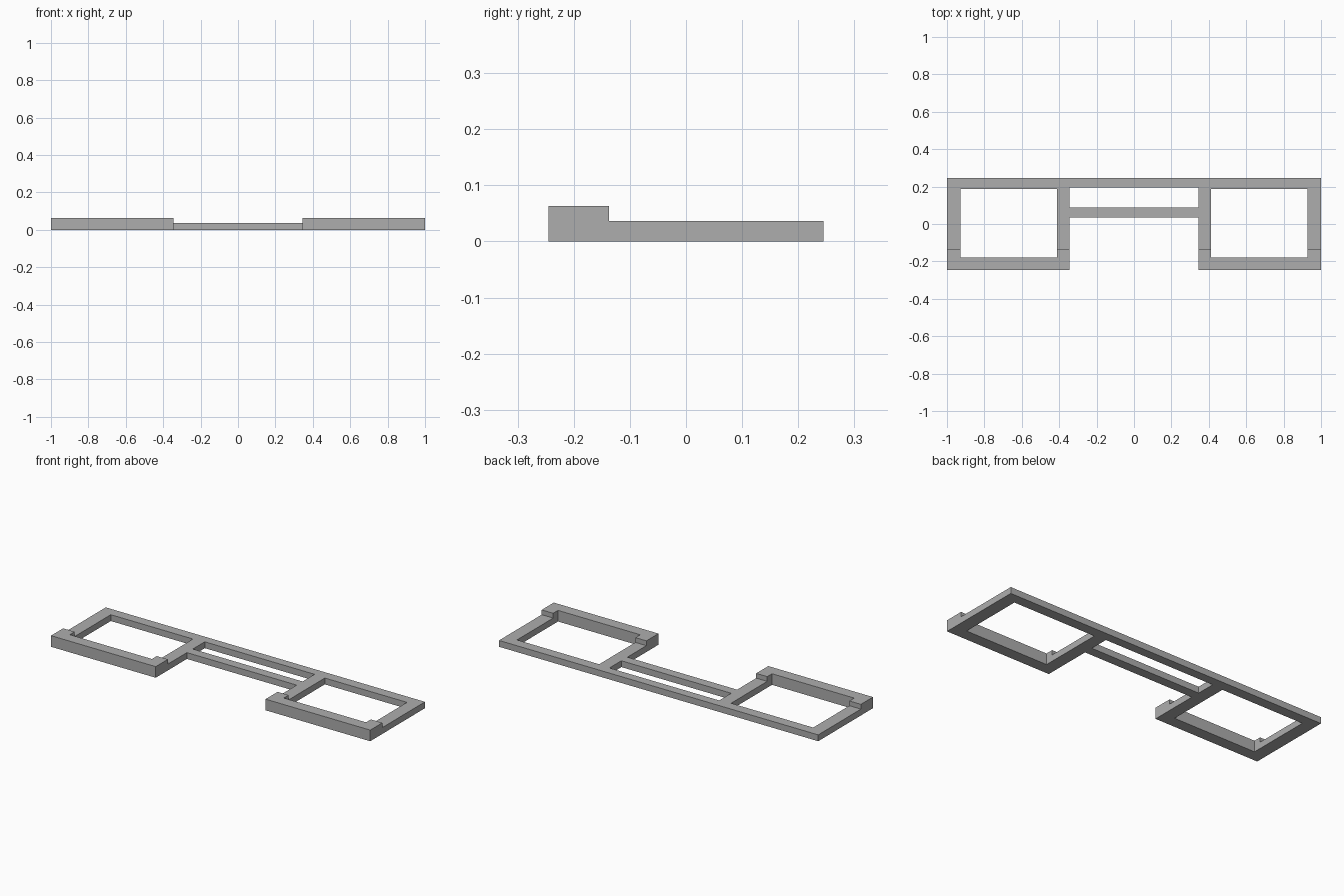
import bpy
import bmesh

if "Cube" in bpy.data.objects:
    bpy.data.objects.remove(bpy.data.objects["Cube"], do_unlink=True)

# Overall sizes
HALF_W, HALF_D = 1.0, 0.245
LOW, HIGH = 0.036, 0.063
STEP_Y = -0.137

grey = bpy.data.materials.new("plain grey")
grey.use_nodes = True
colour = (0.42, 0.42, 0.42, 1)
grey.diffuse_color = colour
grey.node_tree.nodes["Principled BSDF"].inputs["Base Color"].default_value = colour


def extrude_profile(name, profile, x0, x1):
    """Sweep a closed (y, z) profile along x into a solid."""
    bm = bmesh.new()
    face = bm.faces.new([bm.verts.new((x0, y, z)) for y, z in profile])
    swept = bmesh.ops.extrude_face_region(bm, geom=[face])["geom"]
    verts = [v for v in swept if isinstance(v, bmesh.types.BMVert)]
    bmesh.ops.translate(bm, vec=(x1 - x0, 0, 0), verts=verts)
    bmesh.ops.recalc_face_normals(bm, faces=bm.faces)
    mesh = bpy.data.meshes.new(name)
    bm.to_mesh(mesh)
    bm.free()
    obj = bpy.data.objects.new(name, mesh)
    bpy.context.collection.objects.link(obj)
    return obj


# Stepped slab: raised front lip, lower body behind
frame = extrude_profile("frame", [
    (-HALF_D, 0), (HALF_D, 0), (HALF_D, LOW),
    (STEP_Y, LOW), (STEP_Y, HIGH), (-HALF_D, HIGH)], -HALF_W, HALF_W)
frame.data.materials.append(grey)

# Openings as (x0, x1, y0, y1): two windows, the slot and the front gap
openings = {
    "left_window": (0.413, 0.928, -0.18, 0.187),
    "right_window": (-0.928, -0.413, -0.18, 0.187),
    "centre_slot": (-0.344, 0.344, 0.087, 0.194),
    "front_gap": (-0.344, 0.344, -0.4, 0.034),
}
cutters = []
for name, (x0, x1, y0, y1) in openings.items():
    cutter = extrude_profile(name + "_cutter",
                             [(y0, -1), (y1, -1), (y1, 1), (y0, 1)], x0, x1)
    cutter.hide_render = True
    cutters.append(cutter)
    mod = frame.modifiers.new(name, "BOOLEAN")
    mod.operation = "DIFFERENCE"
    mod.solver = "EXACT"
    mod.object = cutter

# Bake the cuts and discard the cutters
bpy.context.view_layer.update()
evaluated = frame.evaluated_get(bpy.context.evaluated_depsgraph_get())
cut_mesh = bpy.data.meshes.new_from_object(evaluated)
frame.modifiers.clear()
frame.data = cut_mesh
cut_mesh.name = "frame"
cut_mesh.materials.clear()
cut_mesh.materials.append(grey)
for poly in cut_mesh.polygons:
    poly.material_index = 0
for cutter in cutters:
    bpy.data.objects.remove(cutter, do_unlink=True)
